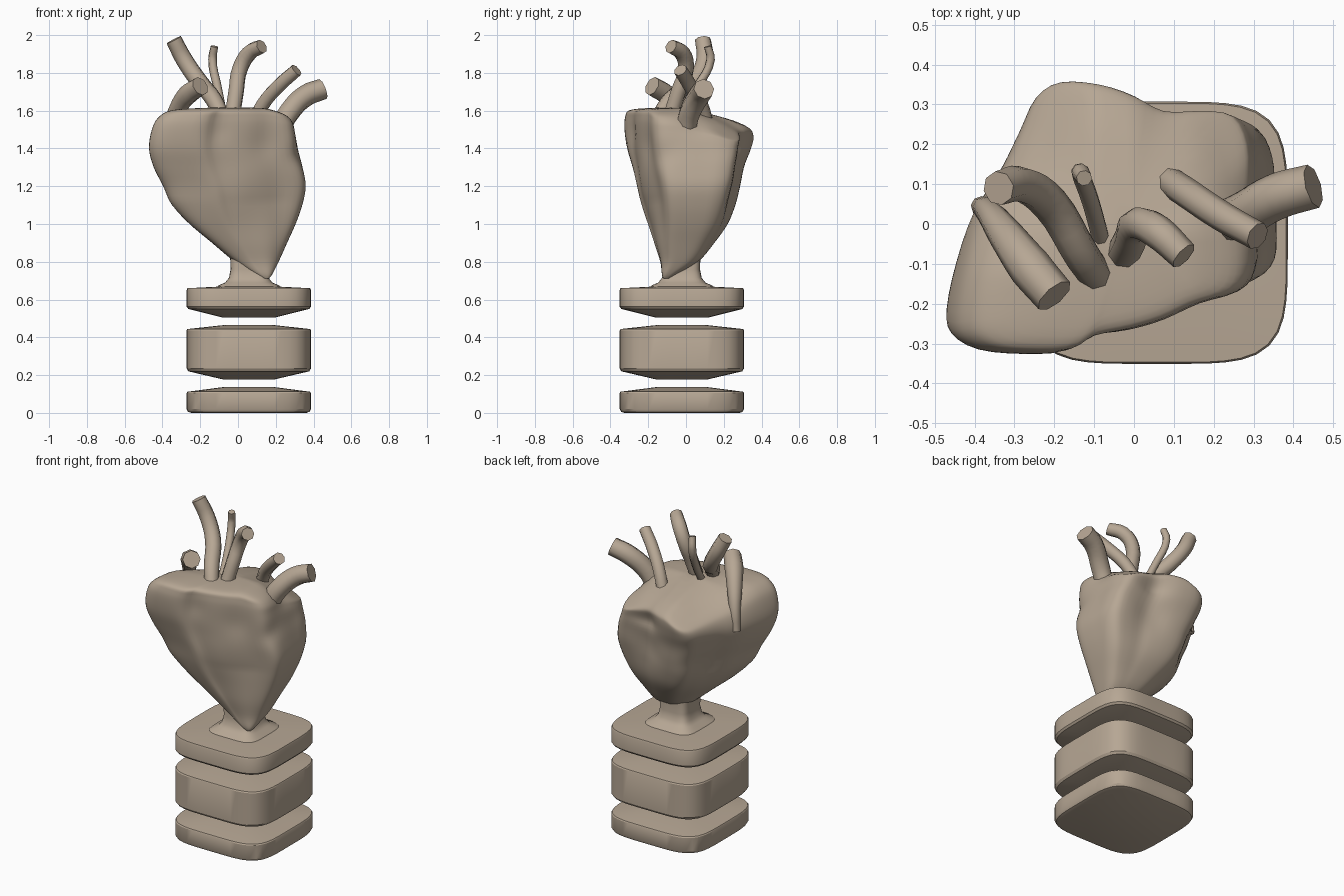
import bpy, bmesh, math
from mathutils import Vector

if "Cube" in bpy.data.objects:
    bpy.data.objects.remove(bpy.data.objects["Cube"])

stone = bpy.data.materials.new("warm_stone")
stone.diffuse_color = (0.47, 0.385, 0.297, 1)
stone.use_nodes = True
stone.node_tree.nodes["Principled BSDF"].inputs["Base Color"].default_value = stone.diffuse_color


def finish(obj, angle):
    obj.data.materials.clear()
    obj.data.materials.append(stone)
    bpy.ops.object.select_all(action='DESELECT')
    obj.select_set(True)
    bpy.context.view_layer.objects.active = obj
    bpy.ops.object.shade_smooth_by_angle(angle=math.radians(angle))


def loft(name, rings, angle):
    """Skin a stack of closed rings and cap both ends."""
    bm = bmesh.new()
    rows = [[bm.verts.new(p) for p in r] for r in rings]
    n = len(rows[0])
    for a, b in zip(rows, rows[1:]):
        for i in range(n):
            j = (i + 1) % n
            bm.faces.new((a[i], a[j], b[j], b[i]))
    bm.faces.new(rows[0][::-1])
    bm.faces.new(rows[-1])
    bmesh.ops.recalc_face_normals(bm, faces=bm.faces)
    me = bpy.data.meshes.new(name)
    bm.to_mesh(me)
    bm.free()
    obj = bpy.data.objects.new(name, me)
    bpy.context.collection.objects.link(obj)
    finish(obj, angle)


def spline(pts, steps, closed):
    """Catmull-Rom through points of any dimension."""
    n, out = len(pts), []
    for i in range(n if closed else n - 1):
        idx = [i - 1, i, i + 1, i + 2]
        idx = [k % n if closed else min(max(k, 0), n - 1) for k in idx]
        a, b, c, d = (pts[k] for k in idx)
        for s in range(steps):
            t = s / steps
            out.append([0.5 * (2 * q + (r - p) * t + (2 * p - 5 * q + 4 * r - w) * t * t
                               + (3 * q - p - 3 * r + w) * t ** 3)
                        for p, q, r, w in zip(a, b, c, d)])
    if not closed:
        out.append(list(pts[-1]))
    return out


# --- plinth: rounded-square slabs and neck ---
CX, CY = 0.057, -0.022


def rounded_square(h, z, n=64, e=4.6):
    ring = []
    for i in range(n):
        a = 2 * math.pi * i / n
        c, s = math.cos(a), math.sin(a)
        r = h / (abs(c) ** e + abs(s) ** e) ** (1 / e)
        ring.append((CX + r * c, CY + r * s, z))
    return ring


def stack(name, profile, angle=30):
    loft(name, [rounded_square(h, z) for h, z in profile], angle)


stack("bottom_slab", [(0.305, 0.0), (0.322, 0.006), (0.329, 0.02), (0.329, 0.105), (0.325, 0.112), (0.14, 0.136)])
stack("middle_slab", [(0.14, 0.178), (0.32, 0.22), (0.329, 0.235), (0.329, 0.437), (0.325, 0.444), (0.14, 0.464)])
stack("top_slab", [(0.14, 0.505), (0.32, 0.55), (0.329, 0.562), (0.329, 0.65), (0.325, 0.66), (0.17, 0.668)])
stack("neck", [(0.17, 0.664), (0.16, 0.675), (0.125, 0.69), (0.105, 0.715), (0.096, 0.76), (0.1, 0.86)], 40)

# --- heart body: plan outline fitted to the bounds of each level ---
outline = [(-.47, -.22), (-.46, -.28), (-.40, -.315), (-.29, -.325), (-.18, -.322), (-.11, -.288),
           (0, -.266), (.1, -.24), (.2, -.2), (.3, -.17), (.34, -.12), (.345, -.02), (.34, .1),
           (.33, .2), (.29, .27), (.2, .29), (.1, .295), (.02, .325), (-.08, .35), (-.18, .355),
           (-.24, .32), (-.28, .24), (-.33, .14), (-.40, .03), (-.445, -.1)]
unit = [((x + .0625) / .4075, (y - .015) / .34) for x, y in spline(outline, 3, True)]
levels = [  # z, x min, x max, y min, y max
    (.712, .135, .165, -.12, -.09), (.735, .09, .182, -.128, -.05), (.8, -.02, .215, -.137, .065),
    (.9, -.145, .26, -.168, .15), (1.0, -.265, .305, -.195, .22), (1.1, -.35, .34, -.22, .26),
    (1.2, -.395, .358, -.245, .285), (1.3, -.445, .342, -.278, .305), (1.4, -.47, .318, -.31, .338),
    (1.5, -.455, .302, -.325, .355), (1.565, -.42, .288, -.322, .345), (1.602, -.35, .24, -.3, .28),
    (1.614, -.2, .12, -.2, .15), (1.617, -.06, .02, -.05, .04)]
dents = [  # centre, radius, depth (negative = bulge)
    ((.09, .3, 1.45), .11, .04), ((.07, .27, 1.22), .10, .015), ((.26, .25, 1.28), .14, -.02),
    ((-.12, -.3, 1.5), .09, .018), ((.14, -.22, 1.42), .11, .015), ((.3, -.12, 1.36), .08, .015),
    ((.0, -.22, 1.18), .2, -.03), ((.29, .04, 1.58), .10, .025)]


def heart_ring(z, x0, x1, y0, y1):
    w = min(max((z - .72) / .4, 0), 1)
    mix = []
    for u in unit:
        l = (abs(u[0]) ** 2.8 + abs(u[1]) ** 2.8) ** (1 / 2.8)
        mix.append([c * w + c / l * (1 - w) for c in u])
    ring = []
    for u, v in mix:
        p = Vector(((x0 + x1) / 2 + u * (x1 - x0) / 2, (y0 + y1) / 2 + v * (y1 - y0) / 2, z))
        push = Vector((0, 0, 0))
        for c, r, d in dents:
            c = Vector(c)
            push += (Vector((0, 0, 1.25)) - c).normalized() * d * math.exp(-((p - c).length / r) ** 2 * 1.5)
        top = min(max((z - 1.3) / .3, 0), 1)
        # crown slopes to the back, more so over the two rear lobes
        x, y = p.x, p.y
        p.z -= top * top * (max(0, y + .02) * .22 + max(0, x) * max(0, y) * 1.1
                            + max(0, -x - .1) * max(0, y + .12) * 1.2 + max(0, x - .15) * .2)
        ring.append(p + push)
    return ring


loft("heart_body", [heart_ring(*s) for s in spline(levels, 4, False)], 60)


# --- vessels: bent tubes with eight sides ---
def vessel(name, pts):
    cu = bpy.data.curves.new(name, 'CURVE')
    cu.dimensions = '3D'
    cu.bevel_depth = 1
    cu.bevel_resolution = 2
    cu.resolution_u = 4
    cu.use_fill_caps = True
    sp = cu.splines.new('BEZIER')
    sp.bezier_points.add(len(pts) - 1)
    for b, (x, y, z, r) in zip(sp.bezier_points, pts):
        b.co, b.radius = (x, y, z), r
        b.handle_left_type = b.handle_right_type = 'AUTO'
    tmp = bpy.data.objects.new(name + "_path", cu)
    bpy.context.collection.objects.link(tmp)
    bpy.context.view_layer.update()
    me = bpy.data.meshes.new_from_object(tmp.evaluated_get(bpy.context.evaluated_depsgraph_get()))
    bpy.data.objects.remove(tmp)
    obj = bpy.data.objects.new(name, me)
    bpy.context.collection.objects.link(obj)
    bm = bmesh.new()
    bm.from_mesh(me)
    bmesh.ops.remove_doubles(bm, verts=bm.verts, dist=1e-5)
    bmesh.ops.recalc_face_normals(bm, faces=bm.faces)
    bm.to_mesh(me)
    bm.free()
    finish(obj, 60)


vessel("tall_left_vessel", [(-.34, .09, 1.975, .043), (-.285, .10, 1.87, .046), (-.21, .05, 1.76, .047),
                            (-.13, -.08, 1.66, .045), (-.08, -.15, 1.56, .04)])
vessel("left_side_vessel", [(-.2, -.18, 1.73, .052), (-.26, -.11, 1.69, .055), (-.32, -.03, 1.61, .045),
                            (-.365, .03, 1.5, .032), (-.385, .045, 1.38, .025)])
vessel("thin_vessel", [(-.125, .115, 1.94, .02), (-.135, .13, 1.87, .023), (-.11, .06, 1.73, .023),
                       (-.08, -.05, 1.58, .023)])
vessel("centre_vessel", [(.125, -.08, 1.94, .038), (.06, -.02, 1.905, .043), (.01, 0, 1.82, .042),
                         (-.01, -.04, 1.7, .042), (-.03, -.08, 1.57, .042)])
vessel("right_slim_vessel", [(.31, -.03, 1.815, .036), (.22, .02, 1.735, .038), (.13, .08, 1.63, .038),
                             (.07, .12, 1.5, .036)])
vessel("right_wide_vessel", [(.45, .095, 1.715, .056), (.36, .07, 1.68, .058), (.27, .02, 1.59, .058),
                             (.22, 0, 1.5, .056)])
